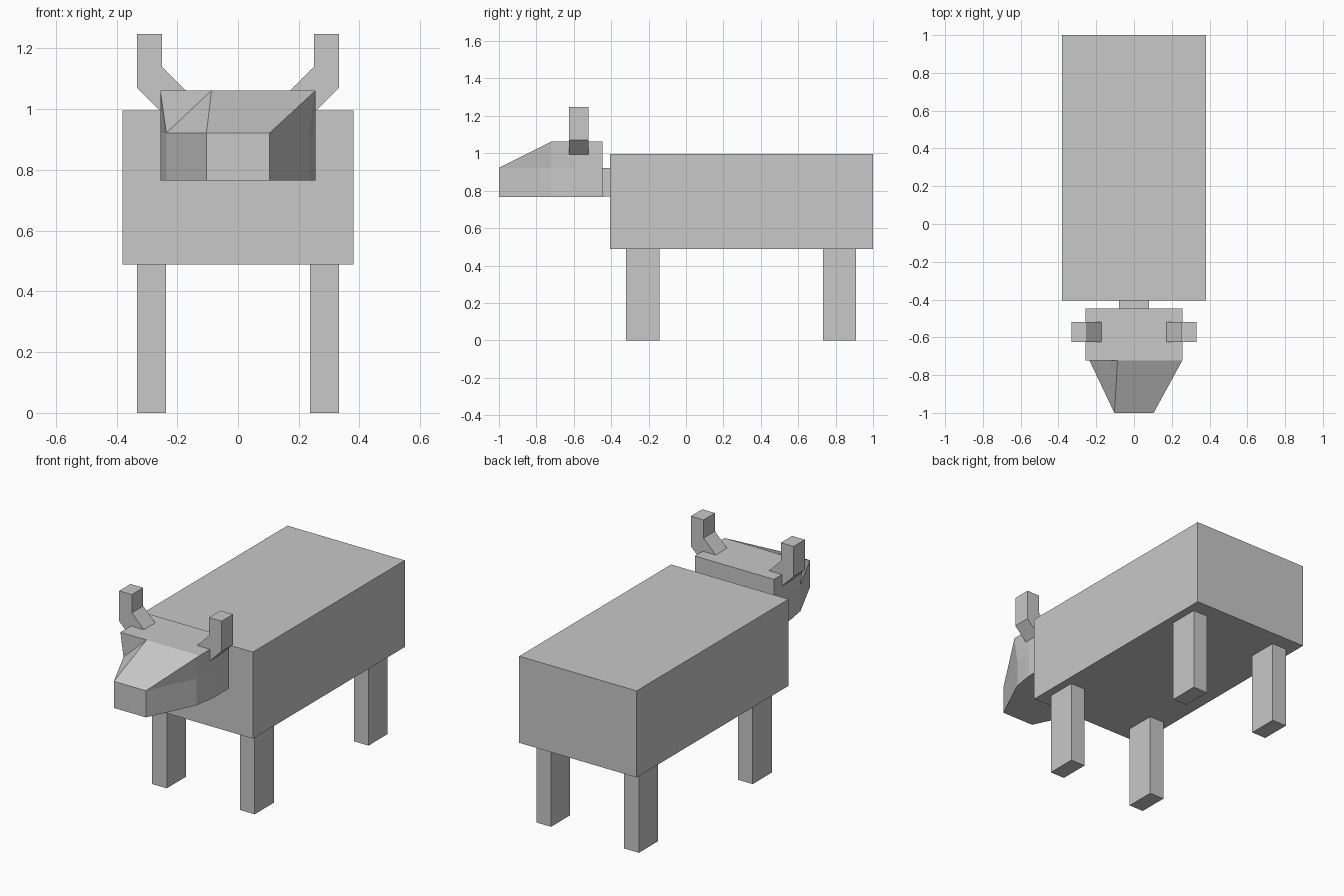
import bpy, bmesh

if "Cube" in bpy.data.objects:
    bpy.data.objects.remove(bpy.data.objects["Cube"])

grey = bpy.data.materials.new("plain grey")
grey.diffuse_color = (0.58, 0.58, 0.58, 1)
grey.use_nodes = True
grey.node_tree.nodes["Principled BSDF"].inputs["Base Color"].default_value = grey.diffuse_color


def add_object(name, verts, faces):
    mesh = bpy.data.meshes.new(name)
    mesh.from_pydata(verts, [], faces)
    bm = bmesh.new()
    bm.from_mesh(mesh)
    bmesh.ops.recalc_face_normals(bm, faces=bm.faces)
    bm.to_mesh(mesh)
    bm.free()
    mesh.materials.append(grey)
    obj = bpy.data.objects.new(name, mesh)
    bpy.context.collection.objects.link(obj)
    return obj


def prism(name, profile, y0, y1):
    """Extrude an x-z profile along y."""
    n = len(profile)
    verts = [(x, y, z) for y in (y0, y1) for x, z in profile]
    faces = [tuple(range(n)), tuple(range(n, 2 * n))]
    faces += [(i, (i + 1) % n, (i + 1) % n + n, i + n) for i in range(n)]
    return add_object(name, verts, faces)


def box(name, x0, x1, y0, y1, z0, z1):
    return prism(name, [(x0, z0), (x1, z0), (x1, z1), (x0, z1)], y0, y1)


# Body and neck
box("body", -0.38, 0.38, -0.405, 1.0, 0.488, 0.995)
box("neck", -0.08, 0.08, -0.45, -0.40, 0.768, 0.922)

for side, label in ((-1, "left"), (1, "right")):
    # Legs
    for end, y0, y1 in (("front", -0.32, -0.143), ("back", 0.733, 0.91)):
        xs = sorted((side * 0.237, side * 0.332))
        box(f"{end}_leg_{label}", xs[0], xs[1], y0, y1, 0, 0.49)
    # Bent horns, rooted just inside the head
    horn = [(0.25, 1.247), (0.332, 1.247), (0.332, 1.07), (0.24, 0.978),
            (0.16, 1.05), (0.25, 1.14)]
    prism(f"horn_{label}", [(side * x, z) for x, z in horn], -0.625, -0.52)

# Head with tapering snout: one half listed, mirrored across x
half = {
    "A": (0.256, -0.447, 0.766), "B": (0.256, -0.447, 1.062),
    "C": (0.256, -0.60, 0.766), "M": (0.256, -0.60, 0.922), "D": (0.256, -0.60, 1.062),
    "E": (0.236, -0.722, 0.766), "F": (0.236, -0.722, 0.922), "G": (0.256, -0.722, 1.062),
    "H": (0.087, -0.722, 1.062), "I": (0.104, -1.0, 0.766), "J": (0.104, -1.0, 0.922),
}
keys = list(half)
n = len(keys)
verts = [(s * x, y, z) for s in (1, -1) for x, y, z in half.values()]


def ids(word, offset=0):
    return tuple(keys.index(c) + offset for c in word)


faces = []
for offset in (0, n):
    faces += [ids(w, offset) for w in ("ACMDB", "CEFM", "MFGD", "EIJF")]
# Snout shoulders fold along a different diagonal on each side
faces += [ids("GHJ"), ids("GJF"), ids("GHF", n), ids("HJF", n)]
# Centre strips joining both halves
for strip in ("HJ", "JI", "BA", "ACEI", "BDGH"):
    faces.append(ids(strip) + ids(strip[::-1], n))
add_object("head", verts, faces)
